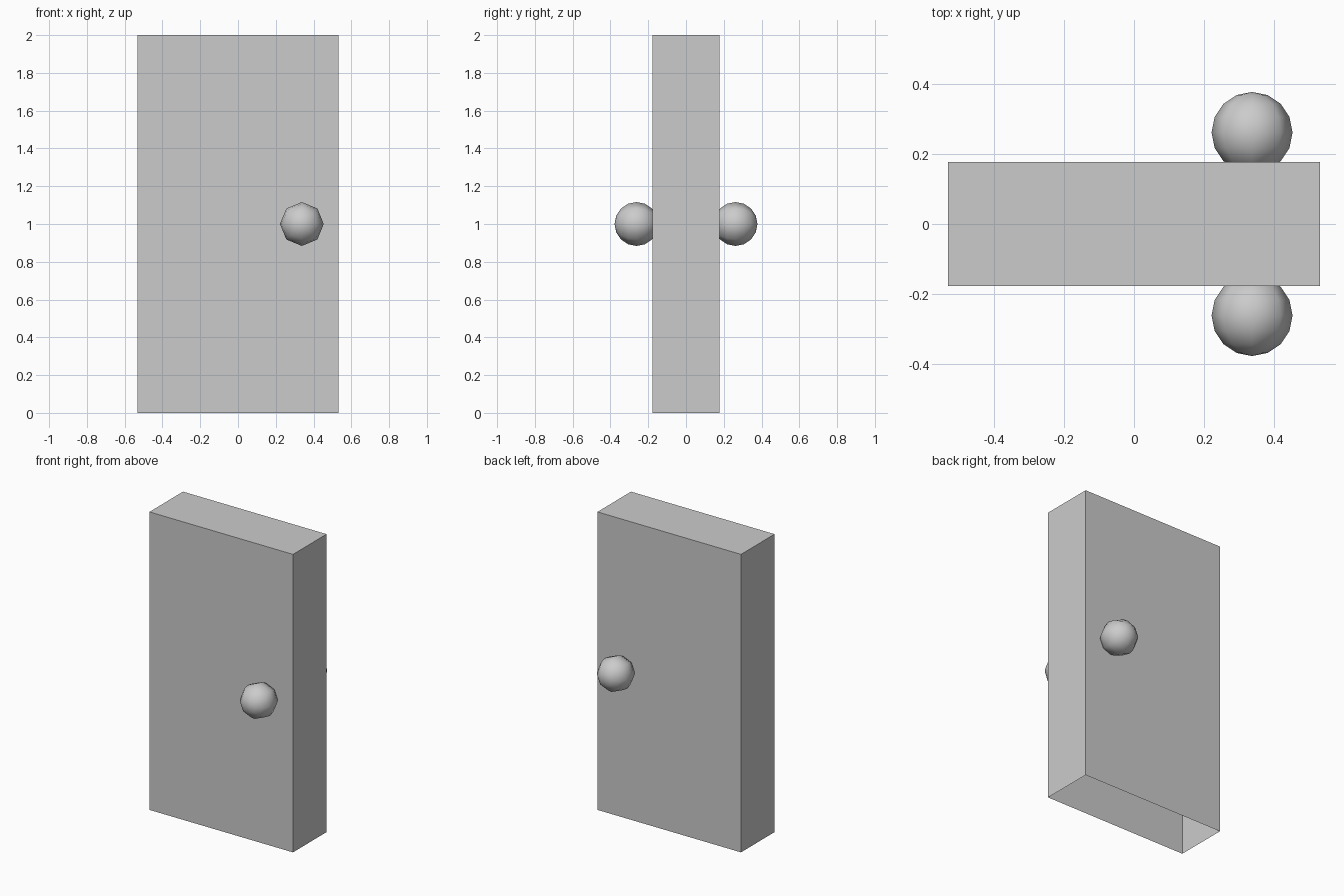
import bpy, bmesh
from math import radians
from mathutils import Matrix

if "Cube" in bpy.data.objects:
    bpy.data.objects.remove(bpy.data.objects["Cube"])

W, D, H = 1.066, 0.356, 2.0


def make_object(name, bm, smooth=False):
    for f in bm.faces:
        f.smooth = smooth
    mesh = bpy.data.meshes.new(name)
    bm.to_mesh(mesh)
    bm.free()
    obj = bpy.data.objects.new(name, mesh)
    bpy.context.collection.objects.link(obj)
    return obj


# Door slab: thin box shell, open underneath
bm = bmesh.new()
bmesh.ops.create_cube(bm, size=1, matrix=Matrix.Translation((0, 0, H / 2)) @ Matrix.Diagonal((W, D, H, 1)))
bottom = [f for f in bm.faces if f.normal.z < -0.9 or f.calc_center_median().z < 0.01]
bmesh.ops.delete(bm, geom=bottom, context='FACES_ONLY')
make_object("door_slab", bm)

# Round knobs: low-poly spheres with poles facing front and back
for name, side in (("front_knob", -1), ("back_knob", 1)):
    bm = bmesh.new()
    bmesh.ops.create_uvsphere(bm, u_segments=8, v_segments=8, radius=0.116,
                              matrix=Matrix.Rotation(radians(90), 4, 'X'))
    knob = make_object(name, bm, smooth=True)
    knob.location = (0.338, side * 0.262, 1.0)
